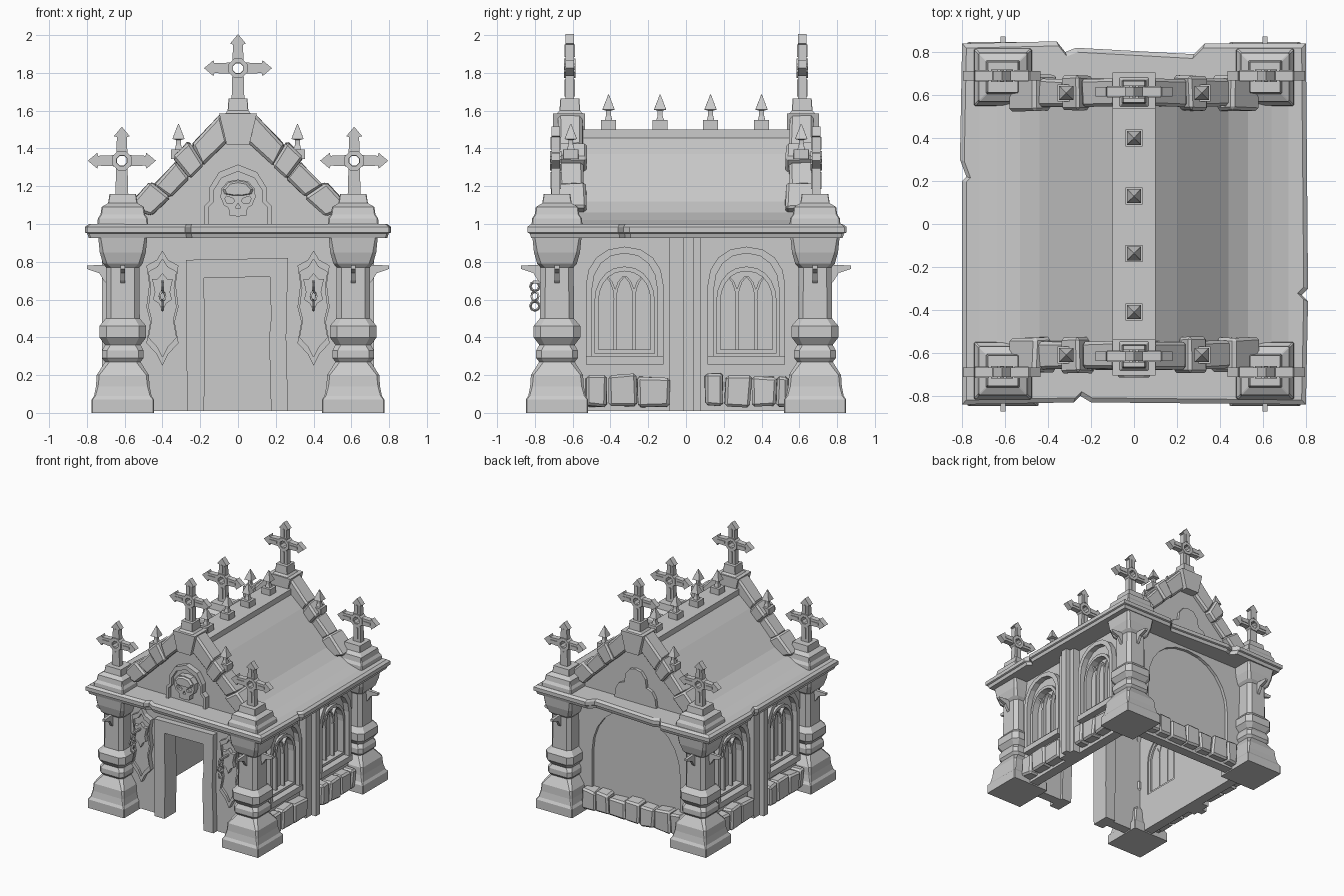
import bpy, bmesh, math, random
from mathutils import Matrix, Vector

if "Cube" in bpy.data.objects:
    bpy.data.objects.remove(bpy.data.objects["Cube"])
random.seed(4)
SC = bpy.context.scene.collection


def finish(name, bm):
    bmesh.ops.remove_doubles(bm, verts=bm.verts, dist=1e-5)
    bmesh.ops.recalc_face_normals(bm, faces=bm.faces)
    for f in bm.faces:
        f.smooth = False
    me = bpy.data.meshes.new(name)
    bm.to_mesh(me)
    ob = bpy.data.objects.new(name, me)
    SC.objects.link(ob)
    return ob


def plate(name, loops, d0, d1, face=0):
    """Extruded outline (inner loops are holes) from distance d0 to d1 on side
    face: 0 front, 1 right, 2 back, 3 left."""
    cu = bpy.data.curves.new(name, 'CURVE')
    cu.dimensions, cu.fill_mode, cu.extrude = '2D', 'BOTH', (d1 - d0) / 2
    for pts in loops:
        sp = cu.splines.new('POLY')
        sp.points.add(len(pts) - 1)
        for p, q in zip(sp.points, pts):
            p.co = (q[0], q[1], 0, 1)
        sp.use_cyclic_u = True
    tmp = bpy.data.objects.new(name, cu)
    SC.objects.link(tmp)
    dg = bpy.context.evaluated_depsgraph_get()
    me = bpy.data.meshes.new_from_object(tmp.evaluated_get(dg))
    bm = bmesh.new()
    bm.from_mesh(me)
    bpy.data.objects.remove(tmp)
    m = Matrix(((1, 0, 0, 0), (0, 0, -1, -(d0 + d1) / 2), (0, 1, 0, 0), (0, 0, 0, 1)))
    bm.transform(Matrix.Rotation(face * math.pi / 2, 4, 'Z') @ m)
    return finish(name, bm)


def loft(name, rings):
    bm = bmesh.new()
    vs = [[bm.verts.new(p) for p in r] for r in rings]
    n = len(vs[0])
    for a, b in zip(vs, vs[1:]):
        for i in range(n):
            bm.faces.new((a[i], a[(i + 1) % n], b[(i + 1) % n], b[i]))
    bm.faces.new(vs[0][::-1])
    bm.faces.new(vs[-1])
    return finish(name, bm)


def turned(name, x, y, z0, profile):
    """Stack of chamfered squares: (height, half width, chamfer fraction)."""
    rings = []
    for z, h, c in profile:
        k = h * (1 - c)
        rings.append([(x + a, y + b, z0 + z) for a, b in
                      ((h, -k), (h, k), (k, h), (-k, h), (-h, k), (-h, -k), (-k, -h), (k, -h))])
    return loft(name, rings)


def mir(half):
    return half + [(-u, v) for u, v in reversed(half) if u > 1e-6]


def move(pts, du=0, dv=0, s=1.0):
    return [(u * s + du, v * s + dv) for u, v in pts]


def rect(u0, u1, v0, v1):
    return [(u0, v0), (u1, v0), (u1, v1), (u0, v1)]


def arch(w, z0, spring, top, n=5):
    half = [(w * math.cos(t) ** .9, spring + (top - spring) * math.sin(t))
            for t in [i * math.pi / 2 / n for i in range(n)]]
    return [(0, top)] + half[::-1] + [(w, z0), (-w, z0)] + [(-u, v) for u, v in half]


def ngon(r, n=8):
    return [(r * math.cos((i + .5) * 2 * math.pi / n), r * math.sin((i + .5) * 2 * math.pi / n)) for i in range(n)]


def stone(name, pts, d0, d1, face, jitter=.008):
    """Rough block: extruded quad, slightly jittered and bevelled."""
    ob = plate(name, [pts], d0, d1, face)
    bm = bmesh.new()
    bm.from_mesh(ob.data)
    bmesh.ops.dissolve_limit(bm, angle_limit=.01, verts=bm.verts, edges=bm.edges)
    for v in bm.verts:
        v.co += Vector([random.uniform(-jitter, jitter) for _ in range(3)])
    bmesh.ops.bevel(bm, geom=bm.edges[:], offset=.014, segments=1, affect='EDGES')
    bm.to_mesh(ob.data)
    bm.free()


# cross outline with pointed arms, pierced hub
ARM = [(.03, -.03), (.125, -.026), (.13, -.042), (.18, 0), (.13, .042), (.125, .026)]
CROSS = ARM + [(-v, u) for u, v in ARM] + [(-u, -v) for u, v in ARM] + [(-.03, -.03), (-.034, -.175), (.034, -.175)]


def cross(x, z, y, face):
    plate("cross", [move(CROSS, x, z), move(ngon(.028), x, z)], y - .022, y + .022, face)
    plate("cross_hub", [move(ngon(.055), x, z), move(ngon(.03), x, z)], y - .03, y + .03, face)
    for r in (rect(.06, .125, -.009, .009), rect(-.125, -.06, -.009, .009),
              rect(-.009, .009, .06, .125), rect(-.009, .009, -.15, -.06)):
        plate("cross_rib", [move(r, x, z)], y - .027, y + .027, face)


def finial(x, y, z):
    turned("finial", x, y, z, [(0, .04, .02), (.05, .04, .02), (.05, .02, .02), (.075, .013, .02),
                               (.1, .013, .02), (.105, .033, .02), (.185, .002, .02)])


# corner columns, hooks, pedestals and crosses
COL = [(0, .165, .03), (.07, .165, .03), (.09, .152, .05), (.14, .142, .08), (.2, .138, .1), (.27, .094, .25),
       (.29, .11, .25), (.33, .11, .25), (.36, .094, .3), (.4, .124, .3), (.46, .124, .3), (.5, .09, .3),
       (.77, .088, .3), (.79, .105, .2), (.85, .122, .15), (.93, .13, .1)]
HOOK = [(.08, .785), (.19, .78), (.19, .762), (.125, .74), (.1, .7), (.08, .68)]
for sx in (-1, 1):
    for sy in (-1, 1):
        x, y = .61 * sx, .683 * sy
        turned("column", x, y, 0, COL)
        plate("column_hook_side", [[(x + u * sx, v) for u, v in HOOK]], -y - .012, -y + .012)
        plate("column_hook_front", [[(y + u * sy, v) for u, v in HOOK]], x - .012, x + .012, 1)
        turned("cross_pedestal", x, y, 1, [(-.01, .135, .05), (.03, .132, .05), (.05, .118, .05), (.09, .112, .05),
                                           (.11, .078, .05), (.16, .07, .05)])
    for face in (0, 2):
        cross(.615 * sx, 1.335, .69, face)

# cornice slab with chipped edges
EDGE = [(-.8, -.84), (-.28, -.83), (-.25, -.80), (-.2, -.83), (.8, -.84), (.81, -.36), (.78, -.33), (.81, -.3),
        (.8, .84), (.33, .84), (.28, .79), (-.27, .82), (-.32, .80), (-.36, .85), (-.8, .84), (-.81, .3),
        (-.78, .22), (-.8, .2)]
loft("cornice", [[(x * s, y * s, z) for x, y in EDGE]
                 for z, s in ((.925, .975), (.95, .985), (.955, 1), (.985, 1), (1, .975))])

# roof with flared eaves and flat ridge
plate("roof", [mir([(.1, 1.5), (.1, 1.455), (.2, 1.37), (.44, 1.12), (.53, 1.06), (.64, 1.02), (.76, .99)])], -.57, .57)
for y in (-.41, -.137, .13, .4):
    finial(0, y, 1.5)

# gables: wall, rake stones, keystone, cross, finials
for face in (0, 2):
    s = 1 if face == 0 else -1
    plate("gable_wall", [mir([(.06, 1.55), (.5, 1.1), (.53, .99)])], .55, .635, face)
    plate("keystone", [mir([(.1, 1.585), (.06, 1.42)])], .535, .705, face)
    turned("keystone_cap", 0, -.615 * s, 1.57, [(0, .08, .05), (.03, .055, .05), (.095, .05, .05)])
    cross(0, 1.825, .615, face)
    for sx in (-1, 1):
        for i, (t0, t1) in enumerate(((-.03, .32), (.31, .5), (.49, .77), (.76, 1.04))):
            o = .012 if i % 2 else -.006
            top = [(sx * (.11 + .45 * t + o), 1.577 - .48 * t + o) for t in (t0, t1)]
            low = [(sx * (.065 + .38 * t), 1.425 - .37 * t) for t in (t1, t0)]
            stone("rake_stone", top + low, .54 - o, .68 + o, face, .005)
        finial(.315 * sx, -.61 * s, 1.345)

# niches on the gables
NICHE = mir([(0, .32), (.1, .28), (.15, .2), (.15, .13), (.18, .1), (.18, 0)])
plate("niche_frame", [move(NICHE, 0, .995), move(NICHE, 0, 1.0, .87)], .62, .68)
plate("niche_back", [move(NICHE, 0, .995, .95)], .62, .65)
TREFOIL = mir([(0, .28), (.05, .27), (.09, .22), (.1, .15), (.15, .13), (.18, .08), (.19, 0)])
plate("rear_niche", [move(TREFOIL, 0, .995)], .62, .66, 2)

# carved skull
FACE = mir([(0, 1.235), (.055, 1.225), (.09, 1.185), (.092, 1.14), (.075, 1.1), (.05, 1.085), (.045, 1.045), (0, 1.04)])
EYE = [(.018, 1.12), (.03, 1.108), (.06, 1.112), (.07, 1.135), (.06, 1.148), (.025, 1.135)]
plate("skull_base", [FACE], .64, .675)
plate("skull_face", [FACE, EYE, [(-u, v) for u, v in EYE], mir([(0, 1.112), (.014, 1.085)])], .67, .7)
loft("skull_brow", [[(u * k, -d, 1.17 + (v - 1.17) * k) for u, v in
                     mir([(0, 1.235), (.055, 1.225), (.09, 1.185), (.08, 1.158), (.025, 1.148), (0, 1.15)])]
                    for d, k in ((.69, 1), (.715, .75))])

# front wall with open doorway
plate("front_wall", [[(-.62, .01), (-.2, .01), (-.2, .74), (.2, .74), (.2, .01), (.62, .01), (.62, .94), (-.62, .94)]],
      .57, .65)
plate("door_frame", [[(-.27, .01), (-.18, .01), (-.175, .3), (-.18, .715), (.17, .72), (.175, .5), (.165, .4), (.175, .01),
                      (.265, .01), (.255, .4), (.265, .82), (-.275, .81)]], .55, .70)

# front wall panels, shields and hanging chains
PANEL = mir([(0, .3), (.03, .25), (.085, .22), (.07, .12), (.085, 0), (.065, -.08), (.085, -.19), (.03, -.25), (0, -.31)])
SHIELD = mir([(0, .1), (.025, .07), (.055, .07), (.04, .0), (.05, -.04), (.02, -.06), (0, -.1)])
for sx in (-1, 1):
    plate("panel_rim", [move(PANEL, .4 * sx, .56), move(PANEL, .4 * sx, .56, .85)], .64, .69)
    plate("panel_back", [move(PANEL, .4 * sx, .56, .95)], .64, .67)
    plate("shield", [move(SHIELD, .4 * sx, .64)], .66, .70)
    plate("chain_peg", [move(rect(-.008, .008, .685, .70), .4 * sx)], .69, .81)
    for i, z in enumerate((.67, .618, .566)):
        bpy.ops.mesh.primitive_torus_add(major_segments=8, minor_segments=4, major_radius=.024, minor_radius=.007,
                                         location=(.4 * sx, -.8, z), rotation=(math.pi / 2, 0, math.pi / 2 if i != 1 else .9))
        bpy.context.object.name = "chain_link"

# back wall with large blind arch and footing stones
BIG = arch(.4, .15, .5, .905, 6)
plate("back_wall", [rect(-.62, .62, .01, .94), BIG], .57, .65, 2)
plate("arch_infill", [BIG], .57, .625, 2)
cuts = [-.46, -.33, -.21, -.06, .07, .2, .35, .46]
for a, b in zip(cuts, cuts[1:]):
    stone("footing_stone", rect(a + .002, b - .002, .03, .2 + random.uniform(-.02, .01)), .6, .715, 2)

# side walls: pointed windows, tracery, pilaster, footing stones
for face in (1, 3):
    wins = [move(arch(.16, .315, .59, .775), du) for du in (-.325, .32)]
    plate("side_wall", [rect(-.65, .65, .01, .94)] + wins, .54, .62, face)
    for du, w in zip((-.325, .32), wins):
        plate("window_hood", [move(arch(.205, .27, .68, .88, 4), du), move(arch(.172, .3, .66, .845, 4), du)],
              .6, .665, face)
        plate("window_sill", [move(rect(-.205, .205, .255, .3), du)], .6, .675, face)
        plate("window_frame", [w, move(arch(.138, .335, .59, .75), du)], .55, .64, face)
        plate("window_pane", [w], .565, .585, face)
        for k in (-.05, .05):
            plate("mullion", [move(rect(-.008, .008, .32, .6), du + k)], .56, .615, face)
            # curved tracery bars spreading from each mullion
            for sg in (-1, 1):
                a = [(du + k + sg * .07 * (1 - math.cos(t)), .6 + .13 * math.sin(t)) for t in (0, .4, .8, 1.2)]
                plate("tracery", [[(u - .007, v) for u, v in a] + [(u + .007, v) for u, v in a[::-1]]], .56, .612, face)
    plate("pilaster", [rect(-.088, .08, .01, .94)], .56, .68, face)
    plate("pilaster_rib", [rect(-.015, .04, .01, .94)], .6, .72, face)
    for a, b in ((-.53, -.415), (-.41, -.265), (-.26, -.09), (.1, .2), (.205, .345), (.35, .48), (.48, .54)):
        stone("footing_stone", rect(a, b, .035, .2 + random.uniform(-.015, .01)), .57, .7, face)
